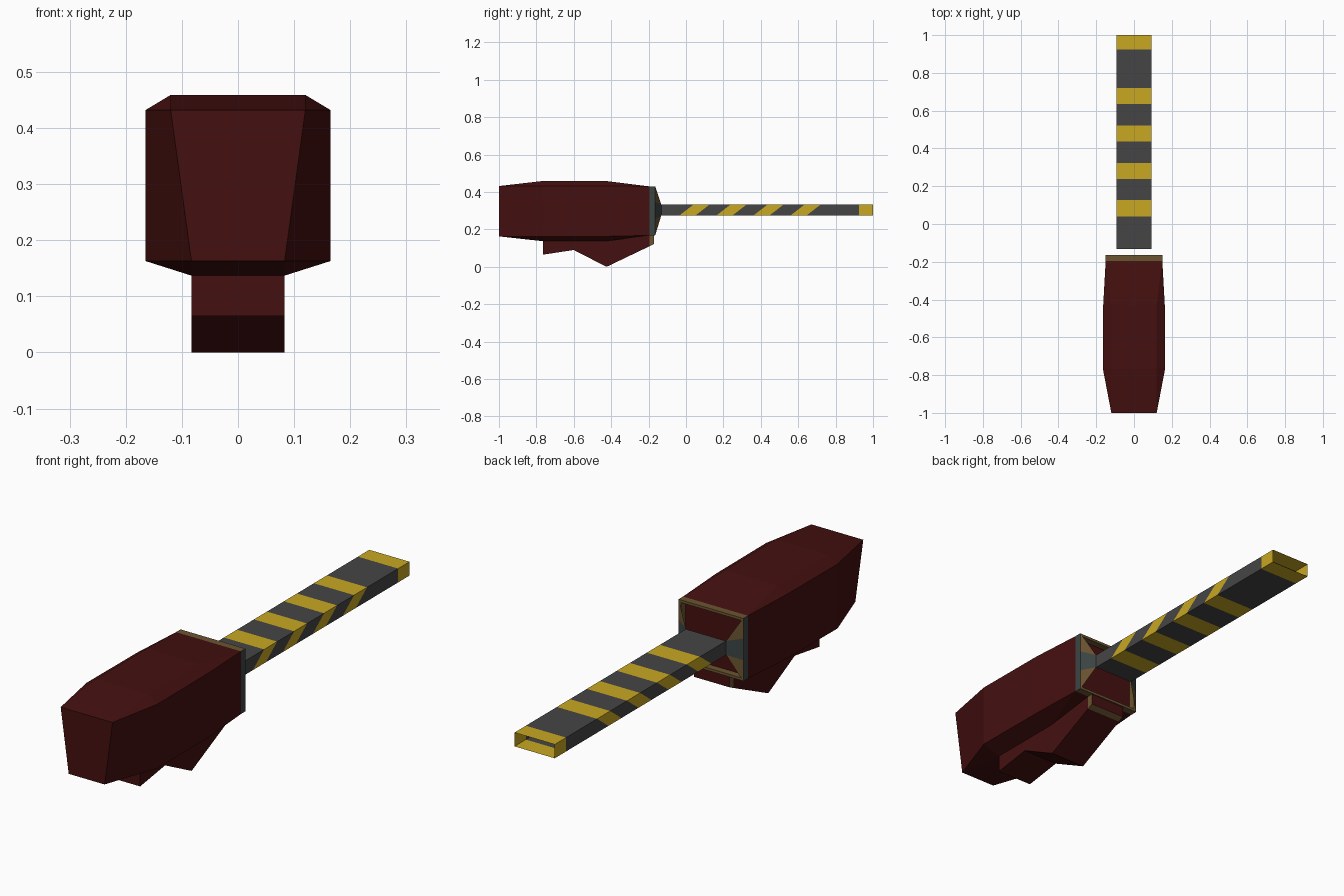
import bpy, bmesh

if "Cube" in bpy.data.objects:
    bpy.data.objects.remove(bpy.data.objects["Cube"])


def material(name, rgb):
    m = bpy.data.materials.new(name)
    m.diffuse_color = (*rgb, 1)
    m.use_nodes = True
    m.node_tree.nodes["Principled BSDF"].inputs["Base Color"].default_value = m.diffuse_color
    return m


RED = material("dark red", (0.06, 0.005, 0.005))
GREY = material("dark grey", (0.06, 0.06, 0.06))
YELLOW = material("warning yellow", (0.58, 0.39, 0.016))
TAN = material("brown tan", (0.15, 0.09, 0.03))
SLATE = material("slate grey", (0.046, 0.06, 0.06))


def make(name, bm, mats):
    bmesh.ops.remove_doubles(bm, verts=bm.verts, dist=1e-4)
    bmesh.ops.recalc_face_normals(bm, faces=bm.faces)
    me = bpy.data.meshes.new(name)
    bm.to_mesh(me)
    bm.free()
    for m in mats:
        me.materials.append(m)
    ob = bpy.data.objects.new(name, me)
    bpy.context.collection.objects.link(ob)
    return ob


def face(bm, pts, mat=0):
    f = bm.faces.new([bm.verts.new(p) for p in pts])
    f.material_index = mat
    return f


def loft(bm, rings, mats=None):
    for i, (a, b) in enumerate(zip(rings, rings[1:])):
        n = len(a)
        for j in range(n):
            k = (j + 1) % n
            pts = []
            for p in (a[j], a[k], b[k], b[j]):
                if p not in pts:
                    pts.append(p)
            if len(pts) > 2:
                face(bm, pts, mats[i] if mats else 0)


# Body: faceted sections; each is y, then the right-hand (x, z) corners from top down
def section(y, half):
    return [(x, y, z) for x, z in half] + [(-x, y, z) for x, z in reversed(half)]


mid = [(0.12, 0.459), (0.165, 0.432), (0.165, 0.163), (0.083, 0.137)]
mid2 = [(0.12, 0.459), (0.163, 0.432), (0.163, 0.163), (0.083, 0.137)]
front = [(0.12, 0.432)] * 2 + [(0.083, 0.163)] * 2
rear = [(0.15, 0.43)] * 2 + [(0.15, 0.168)] * 2
rings = [section(-1, front), section(-0.765, mid),
         section(-0.43, mid2), section(-0.195, rear)]
bm = bmesh.new()
loft(bm, rings)
for r in (rings[0], rings[-1]):
    face(bm, list(dict.fromkeys(r)))
make("body", bm, [RED])


# Rear rim: open frame, slate on the outer sides and tan elsewhere
def rect(y, hx, z0, z1):
    return [(hx, y, z1), (hx, y, z0), (-hx, y, z0), (-hx, y, z1)]


bm = bmesh.new()
loft(bm, [rect(-0.195, 0.15, 0.168, 0.43), rect(-0.165, 0.15, 0.168, 0.43),
          rect(-0.165, 0.139, 0.179, 0.419), rect(-0.194, 0.139, 0.179, 0.419)])
for f in bm.faces:
    c = f.calc_center_median()
    f.material_index = 1 if abs(c.x) > 0.149 else 0
make("rear_rim", bm, [TAN, SLATE])

# Side brackets joining the rim to the blade root
bm = bmesh.new()
for s in (-1, 1):
    def rim(z):
        return (s * 0.148, -0.165, z)
    top, bot = (s * 0.093, -0.132, 0.333), (s * 0.093, -0.132, 0.275)
    face(bm, [rim(0.43), rim(0.345), top], 0)
    face(bm, [rim(0.345), rim(0.255), bot, top], 1)
    face(bm, [rim(0.255), rim(0.168), bot], 0)
make("blade_brackets", bm, [TAN, SLATE])

# Grip under the body: side profile extruded across x, tan at its rear edge
lower = [(-0.765, 0.065), (-0.6, 0.09), (-0.425, 0.0), (-0.195, 0.11), (-0.17, 0.122)]
upper = [(-0.765, 0.15), (-0.6, 0.155), (-0.425, 0.16), (-0.195, 0.172), (-0.17, 0.172)]
grip = [[(w, y, zu), (w, y, zl), (-w, y, zl), (-w, y, zu)]
        for (y, zl), (_, zu), w in zip(lower, upper, [0.083] * 5)]
bm = bmesh.new()
loft(bm, grip, [0, 0, 0, 1])
face(bm, grip[0])
face(bm, grip[-1])
make("grip", bm, [RED, TAN])

# Blade: open box tube with slanted warning stripes (top y, bottom y)
stations = [(-0.132, -0.132)]
for i in range(4):
    y = 0.04 + 0.198 * i
    stations += [(y, y - 0.075), (y + 0.086, y + 0.011)]
stations += [(0.925, 0.925), (1.0, 1.0)]
tube = [[(0.093, t, 0.333), (0.093, b, 0.275), (-0.093, b, 0.275), (-0.093, t, 0.333)]
        for t, b in stations]
bm = bmesh.new()
loft(bm, tube, [i % 2 for i in range(len(tube) - 1)])
make("striped_blade", bm, [GREY, YELLOW])
